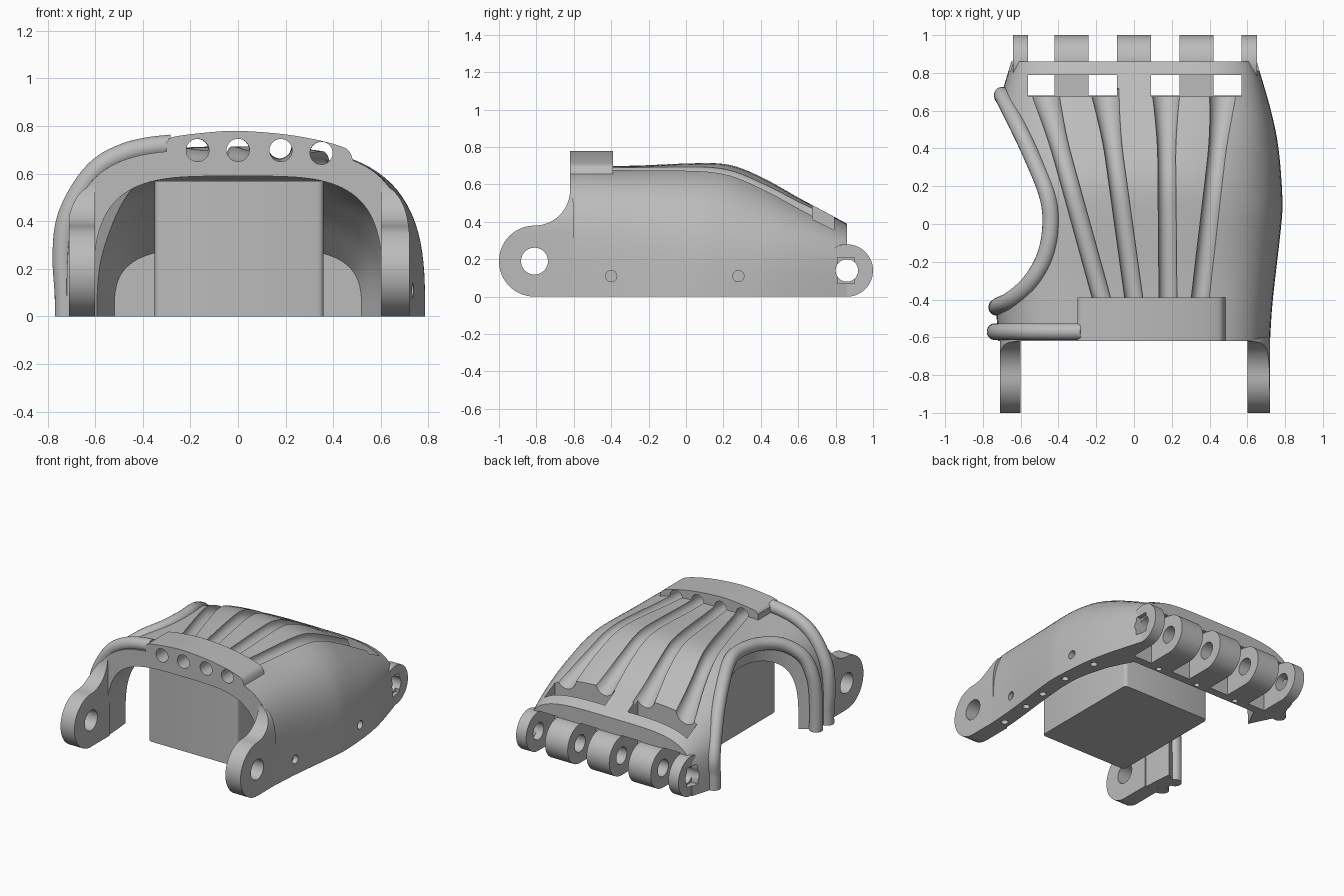
import bpy, bmesh, math
from mathutils import Vector

if "Cube" in bpy.data.objects:
    bpy.data.objects.remove(bpy.data.objects["Cube"], do_unlink=True)

grey = bpy.data.materials.new("plain grey")
grey.use_nodes = True
grey.diffuse_color = (0.5, 0.5, 0.5, 1)
grey.node_tree.nodes["Principled BSDF"].inputs["Base Color"].default_value = (0.5, 0.5, 0.5, 1)


# ---- helpers ----
def new_object(name, bm):
    bmesh.ops.recalc_face_normals(bm, faces=bm.faces)
    mesh = bpy.data.meshes.new(name)
    bm.to_mesh(mesh)
    bm.free()
    mesh.materials.append(grey)
    ob = bpy.data.objects.new(name, mesh)
    bpy.context.collection.objects.link(ob)
    return ob


def bridge(name, rings):
    """Closed solid through a list of equal rings of points."""
    bm = bmesh.new()
    loops = [[bm.verts.new(p) for p in ring] for ring in rings]
    n = len(loops[0])
    for a, b in zip(loops, loops[1:]):
        for i in range(n):
            j = (i + 1) % n
            bm.faces.new((a[i], a[j], b[j], b[i]))
    bm.faces.new(loops[0])
    bm.faces.new(loops[-1])
    return new_object(name, bm)


def box(name, x0, x1, y0, y1, z0, z1):
    return bridge(name, [[(x0, y0, z), (x1, y0, z), (x1, y1, z), (x0, y1, z)] for z in (z0, z1)])


def circle(r, sides):
    return [(r * math.cos(k * math.tau / sides), r * math.sin(k * math.tau / sides)) for k in range(sides)]


def cylinder(name, start, end, r, sides=40):
    a, b = Vector(start), Vector(end)
    q = (b - a).to_track_quat('Z', 'Y')
    ring = [q @ Vector((u, v, 0)) for u, v in circle(r, sides)]
    return bridge(name, [[a + p for p in ring], [b + p for p in ring]])


def catmull(p0, p1, p2, p3, t):
    return 0.5 * (2 * p1 + (p2 - p0) * t + (2 * p0 - 5 * p1 + 4 * p2 - p3) * t * t
                  + (3 * p1 - p0 - 3 * p2 + p3) * t ** 3)


def smooth(points, steps=6):
    p = [Vector(v) for v in points]
    p = [2 * p[0] - p[1]] + p + [2 * p[-1] - p[-2]]
    out = [catmull(*p[i:i + 4], s / steps) for i in range(len(p) - 3) for s in range(steps)]
    return out + [p[-2]]


def tube(name, path, radii, sides=20):
    rings = []
    for i, p in enumerate(path):
        d = (path[min(i + 1, len(path) - 1)] - path[max(i - 1, 0)]).normalized()
        if i == 0:
            u = d.orthogonal().normalized()
        u = (u - d * u.dot(d)).normalized()
        v = d.cross(u)
        rings.append([p + u * a + v * b for a, b in circle(radii[i], sides)])
    return bridge(name, rings)


def cut(ob, cutters, operation='DIFFERENCE'):
    for c in cutters:
        mod = ob.modifiers.new("cut", 'BOOLEAN')
        mod.operation, mod.solver, mod.object = operation, 'EXACT', c
    bpy.context.view_layer.update()
    mesh = bpy.data.meshes.new_from_object(ob.evaluated_get(bpy.context.evaluated_depsgraph_get()))
    ob.modifiers.clear()
    ob.data = mesh


# ---- shell outline: half width, height and squareness along the length ----
def table(tab):
    pts = smooth([(y, v, 0) for y, v in tab], 8)

    def look(y):
        for a, b in zip(pts, pts[1:]):
            if y <= b.x:
                return a.y + (b.y - a.y) * max(0, y - a.x) / (b.x - a.x)
        return pts[-1].y
    return look


width = table([(-.62, .72), (-.4, .735), (0, .78), (.15, .785), (.4, .765), (.6, .725), (.86, .65)])
height = table([(-.62, .7), (-.3, .7), (0, .712), (.18, .712), (.3, .685), (.45, .615),
                (.6, .53), (.75, .45), (.86, .39)])
power = table([(-.62, 3.8), (-.4, 3.7), (0, 3.2), (.4, 3), (.86, 4.2)])
in_width = table([(-.7, .61), (-.5, .615), (.1, .67), (.4, .62), (.62, .52)])
in_height = table([(-.7, .59), (-.3, .59), (.15, .59), (.4, .47), (.62, .29)])


def surface(x, y):
    n = power(y)
    return height(y) * max(0, 1 - abs(x / width(y)) ** n) ** (1 / n)


def arch(name, w, h, square, y0, y1, drop, count=40, seg=56):
    rings = []
    for i in range(count + 1):
        y = y0 + (y1 - y0) * i / count
        e = 2 / square(y)
        ring = []
        for k in range(seg + 1):
            c, s = math.cos(math.pi * k / seg), max(0, math.sin(math.pi * k / seg))
            ring.append((math.copysign(w(y) * abs(c) ** e, c), y, h(y) * s ** e))
        if drop:
            ring += [(-w(y), y, -drop), (w(y), y, -drop)]
        rings.append(ring)
    return bridge(name, rings)


# ---- cutters ----
hollow = arch("hollow_cutter", in_width, in_height, power, -.7, .62, .1)
thumb_plan = [(-.69, .67), (-.62, .53), (-.54, .36), (-.46, .16), (-.44, 0),
              (-.47, -.17), (-.55, -.31), (-.65, -.4), (-.71, -.43)]
plan = [(v.x, v.y) for v in smooth([(x, y, 0) for x, y in thumb_plan])]
outline = [(-1.2, .68)] + plan + [(-1.2, -.44)]
thumb = bridge("thumb_cutter", [[(x, y, z) for x, y in outline] for z in (-.2, 1)])

# cord grooves run from the guide band and flare out at the knuckle slots
grooves = []
for x0, x1 in ((-.17, -.48), (0, -.155), (.18, .17), (.35, .48)):
    z0 = surface(x0, -.4)
    path = [Vector((x0, -.75, z0)), Vector((x0, -.4, z0))]
    radii = [.048, .048]
    for i in range(1, 25):
        t = i / 24
        x, y = x0 + (x1 - x0) * t, -.4 + 1.12 * t
        flare = .036 * max(0, (t - .65) / .35) ** 2
        path.append(Vector((x, y, surface(x, y) + flare)))
        radii.append(.048 + flare)
    grooves.append(tube("groove_cutter", path, radii))

lugs = [(-.64, -.56), (-.42, -.24), (-.09, .09), (.24, .42), (.57, .65)]
gaps = [box("gap_cutter", a[1], b[0], .68, 1.1, -.1, .285) for a, b in zip(lugs, lugs[1:])]
slots = [box("slot_cutter", a, b, .675, .79, .27, .8) for a, b in ((-.56, -.09), (.09, .57))]
pin = cylinder("pin_cutter", (-1, .86, .14), (1, .86, .14), .06)
recesses = [box("recess_cutter", a, b, .81, .9, .07, .21) for a, b in ((.62, .8), (-.8, -.61))]
pits = [cylinder("pit_cutter", (.7, y, .11), (1, y, .11), .03, 24) for y in (-.4, .28)]
pits += [cylinder("pit_cutter", (width(y) - .06, y, -.1), (width(y) - .06, y, .06), .024, 16)
         for y in (-.55, -.3, -.1, .15, .42)]
pits += [cylinder("pit_cutter", (x, .65, -.1), (x, .65, .06), .02, 16) for x in (-.33, 0, .33)]
axle = cylinder("axle_cutter", (-1, -.81, .19), (1, -.81, .19), .072)
ear_limit = arch("ear_limit_cutter", lambda y: .725, lambda y: .6, lambda y: 6, -1.1, -.5, .1, 1)

# ---- main shell ----
shell = arch("palm_shell", width, height, power, -.62, .86, 0)
cut(shell, [hollow, thumb] + grooves + gaps + slots + [pin] + recesses + pits)
parts = [shell]

# ---- knuckle lugs ----
for i, (a, b) in enumerate(lugs):
    lug = cylinder(f"knuckle_lug_{i + 1}", (a, .86, .14), (b, .86, .14), .14, 56)
    cut(lug, [pin] + recesses)
    parts.append(lug)

# ---- wrist hinge ears ----
arc = [(-.81 - .19 * math.sin(math.pi * k / 28), .19 - .19 * math.cos(math.pi * k / 28)) for k in range(29)]
arc += [(-.81 + .19 * math.sin(math.pi * k / 28), .57 - .19 * math.cos(math.pi * k / 28)) for k in range(1, 15)]
arc += [(-.6, .5), (-.6, 0)]
for side, a, b in (("left", .6, .72), ("right", -.71, -.6)):
    ear = bridge(side + "_wrist_ear", [[(x, y, z) for y, z in arc] for x in (a, b)])
    cut(ear, [axle])
    cut(ear, [ear_limit], 'INTERSECT')
    parts.append(ear)

# ---- cord guide band across the front ----
top = smooth([(-.3, .735, 0), (-.27, .755, 0), (-.14, .772, 0), (0, .78, 0), (.2, .765, 0),
              (.35, .738, 0), (.44, .712, 0), (.47, .69, 0), (.485, .65, 0)], 4)
profile = [(p.x, p.y) for p in top] + [(.48, .58), (.25, .62), (-.1, .63), (-.3, .62)]
band = bridge("cord_guide_band", [[(x, y, z) for x, z in profile] for y in (-.62, -.39)])
cut(band, grooves)
parts.append(band)

# ---- rounded rims around the thumb opening ----
thumb_rim = [(-.695, .675, 0), (-.695, .675, .1)]
thumb_rim += [(x, y, surface(x, y) - .01) for x, y in thumb_plan]
thumb_rim += [(-.725, -.44, .2), (-.725, -.44, 0)]
front_rim = [(x, -.57, surface(x, -.57) + .025) for x in (-.28, -.38, -.48, -.58, -.66)]
front_rim += [(-.72, -.57, .4), (-.735, -.57, .25), (-.725, -.57, .08), (-.725, -.57, 0)]
for name, points in (("thumb_rim", thumb_rim), ("front_rim", front_rim)):
    path = smooth(points)
    parts.append(tube(name, path, [.045] * len(path)))

# ---- inner block ----
block = box("inner_block", -.35, .36, -.52, .34, 0, .57)
bm = bmesh.new()
bm.from_mesh(block.data)
upright = [e for e in bm.edges if abs(e.verts[0].co.z - e.verts[1].co.z) > .1]
bmesh.ops.bevel(bm, geom=upright, offset=.025, segments=3, profile=.5, affect='EDGES')
bm.to_mesh(block.data)
bm.free()
parts.append(block)

# ---- tidy up and shade ----
for ob in list(bpy.data.objects):
    if "_cutter" in ob.name:
        bpy.data.objects.remove(ob, do_unlink=True)
for ob in bpy.context.selected_objects:
    ob.select_set(False)
for ob in parts:
    ob.select_set(True)
bpy.context.view_layer.objects.active = shell
bpy.ops.object.shade_smooth_by_angle(angle=math.radians(32))
